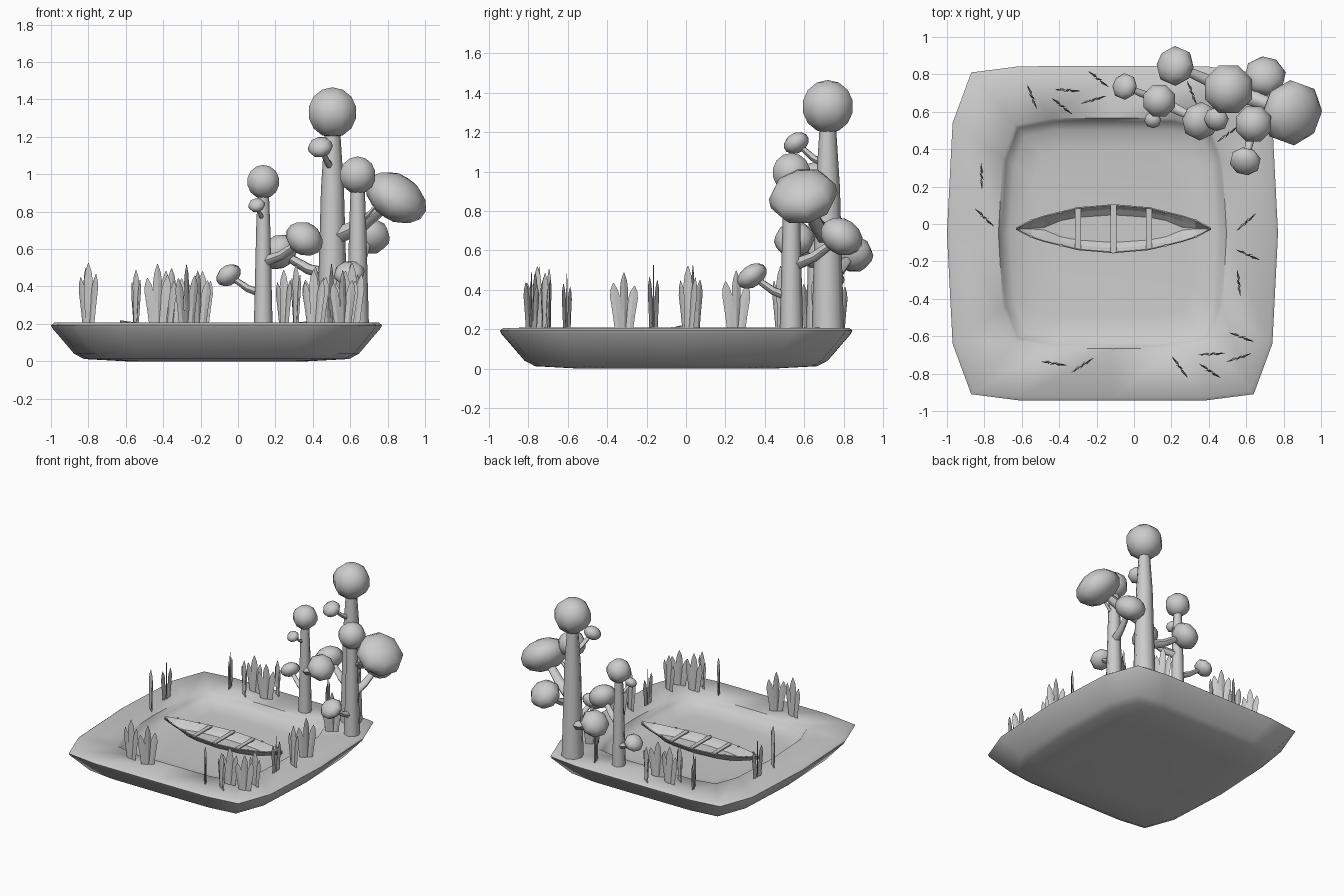
import bpy, bmesh, math, random
from mathutils import Vector, Matrix

if "Cube" in bpy.data.objects:
    bpy.data.objects.remove(bpy.data.objects["Cube"])

random.seed(4)
CX, CY = -0.115, -0.05


def finish(bm, name, smooth=None):
    bmesh.ops.recalc_face_normals(bm, faces=bm.faces)
    me = bpy.data.meshes.new(name)
    bm.to_mesh(me)
    bm.free()
    ob = bpy.data.objects.new(name, me)
    bpy.context.collection.objects.link(ob)
    if smooth:
        bpy.ops.object.select_all(action='DESELECT')
        ob.select_set(True)
        bpy.context.view_layer.objects.active = ob
        bpy.ops.object.shade_smooth_by_angle(angle=math.radians(smooth))
    return ob


def loft(bm, rings, closed=True):
    rows = [[bm.verts.new(p) for p in r] for r in rings]
    n = len(rows[0])
    for a, b in zip(rows, rows[1:]):
        for i in range(n if closed else n - 1):
            j = (i + 1) % n
            bm.faces.new((a[i], a[j], b[j], b[i]))
    return rows


# Island: rounded-square rings lofted from underside, over the rim, into the pool
def outline(quarter, s, z):
    q = quarter
    half = q + [(-x, y) for x, y in q[-2::-1]]
    pts = half + [(x, -y) for x, y in half[-2:0:-1]]
    return [(CX + x * s, CY + y * s, z) for x, y in pts]


OUTER = [(.885, 0), (.855, .59), (.755, .86), (.5, .893), (0, .895)]
INNER = [(.61, 0), (.587, .4), (.52, .58), (.33, .615), (0, .617)]
bm = bmesh.new()
rows = loft(bm, [outline(OUTER, .55, 0), outline(OUTER, .8, .012), outline(OUTER, .86, .04),
                 outline(OUTER, .99, .175), outline(OUTER, 1, .193), outline(OUTER, .98, .207),
                 outline(INNER, 1, .208), outline(INNER, .97, .175), outline(INNER, .9, .145),
                 outline(INNER, .72, .13)])
bm.faces.new(rows[0])
bm.faces.new(rows[-1])
finish(bm, "island", 60)

# Rowing boat: half-width, floor half-width, gunwale and floor heights per station
BX, BY = -0.11, -0.025
half = [(.52, .003, .003, .218, .195), (.44, .045, .003, .206, .165), (.37, .068, .008, .2, .147),
        (.28, .09, .045, .195, .14), (.19, .112, .062, .192, .137), (0, .128, .075, .19, .135)]
stations = [(-x, *r) for x, *r in half] + [(x, *r) for x, *r in half[-2::-1]]
bm = bmesh.new()
loft(bm, [[(BX + x, BY - w, zg), (BX + x, BY - (w + f) * .53, (zg + zb) / 2), (BX + x, BY - f, zb),
           (BX + x, BY + f, zb), (BX + x, BY + (w + f) * .53, (zg + zb) / 2), (BX + x, BY + w, zg)]
          for x, w, f, zg, zb in stations], closed=False)
hull = finish(bm, "boat_hull")
mod = hull.modifiers.new("thickness", 'SOLIDIFY')
mod.thickness = .007
mod.offset = 0


def box(name, centre, size):
    bm = bmesh.new()
    bmesh.ops.create_cube(bm, size=1, matrix=Matrix.Translation(centre) @ Matrix.Diagonal((*size, 1)))
    return finish(bm, name)


for x, w in ((-.19, .112), (0, .128), (.19, .112)):
    box("boat_seat", (BX + x, BY, .187), (.032, 2 * w, .01))
for x, w, f, zg, zb in stations[1:-1:2]:
    for s in (-1, 1):
        box("gunwale_block", (BX + x, BY + s * w, zg), (.014, .01, .01))


# Trees
def limb(name, points, radii, sides):
    # tapered tube through the points
    pts = [Vector(p) for p in points]
    rings = []
    for i, (p, r) in enumerate(zip(pts, radii)):
        d = pts[min(i + 1, len(pts) - 1)] - pts[max(i - 1, 0)]
        q = d.to_track_quat('Z', 'Y')
        rings.append([p + q @ Vector((r * math.cos(k * math.tau / sides), r * math.sin(k * math.tau / sides), 0))
                      for k in range(sides)])
    bm = bmesh.new()
    rows = loft(bm, rings)
    bm.faces.new(rows[0])
    bm.faces.new(rows[-1])
    return finish(bm, name, 60)


def foliage(c, r, h, axis=(0, 0, 1)):
    q = Vector(axis).to_track_quat('Z', 'Y').to_matrix().to_4x4()
    bm = bmesh.new()
    bmesh.ops.create_uvsphere(bm, u_segments=8, v_segments=7, radius=1,
                              matrix=Matrix.Translation(c) @ q @ Matrix.Diagonal((r, r, h, 1))
                              @ Matrix.Rotation(math.pi / 8, 4, 'Z'))
    finish(bm, "foliage", 70)


# x, y, top of crown, crown radius, trunk radii, branches: (start z, end, radius, height, thickness)
trees = [
    (.505, .72, 1.465, .135, .082, .035, [
        (1.03, (.44, .56, 1.145), .068, .05, .018),
        (.66, (.845, .595, .875), .178, .12, .04),
        (.46, (.22, .845, .585), .108, .085, .03)]),
    (.135, .66, 1.05, .09, .05, .028, [
        (.76, (.1, .555, .835), .046, .034, .012),
        (.53, (.355, .55, .655), .105, .085, .026),
        (.36, (-.05, .735, .46), .072, .052, .02)]),
    (.64, .535, 1.095, .1, .06, .035, [
        (.74, (.76, .535, .86), .045, .032, .012),
        (.52, (.7, .79, .67), .115, .09, .028),
        (.36, (.595, .335, .47), .085, .055, .022)]),
]
for x, y, top, r, r1, r2, branches in trees:
    limb("trunk", [(x, y, .19), (x, y, .19 + .55 * (top - r)), (x, y, top - r)], (r1, r1 * .75, r2), 8)
    foliage((x, y, top - r), r * 1.04, r)
    for z, end, fr, fh, t in branches:
        start, e = Vector((x, y, z)), Vector(end)
        axis = (e - start).normalized() + Vector((0, 0, .7))
        mid = start.lerp(e, .45) - Vector((0, 0, .07 * (e - start).length))
        limb("branch", [start, mid, e], (t * 1.3, t, t * .7), 6)
        foliage(end, fr, fh, axis)


# Reed clumps: three pointed, slightly thickened blades that fan out
def blade(bm, x0, lean, h, y, turn):
    prof = [(0, .019), (.35, .021), (.7, .025), (.86, .018), (1, .002)]
    rings = []
    for t, w in prof:
        m, th = x0 + lean * t, .006 * (1 - .7 * t)
        local = [(-w, 0), (0, -th), (w, 0), (0, th)]
        c, s = math.cos(turn), math.sin(turn)
        rings.append([(m + a * c - b * s, y + a * s + b * c, h * t) for a, b in local])
    rows = loft(bm, rings)
    bm.faces.new(rows[0])
    bm.faces.new(rows[-1])


bm = bmesh.new()
blade(bm, 0, .0, .3, 0, .3)
blade(bm, -.027, -.027, .23, .006, -.2)
blade(bm, .027, .027, .245, -.006, -.2)
clump = finish(bm, "reeds")
spots = [(-.545, .68, -60), (-.385, .63, -30), (-.355, .715, 5), (-.215, .665, 25), (-.19, .775, -30),
         (-.815, .255, -80), (-.8, .035, -35), (-.43, -.745, 0), (-.275, -.755, 42), (.245, -.765, -45),
         (.415, -.695, 12), (.405, -.785, -25), (.56, -.715, 27), (.575, -.605, -12), (.56, -.315, -75),
         (.61, -.165, -15), (.6, .01, 50), (.5, .48, 45), (.31, .7, -60)]
for i, (x, y, a) in enumerate(spots):
    ob = clump
    if i:
        ob = bpy.data.objects.new("reeds", clump.data)
        bpy.context.collection.objects.link(ob)
    ob.location = (x, y, .2)
    ob.rotation_euler.z = math.radians(a)
    ob.scale.z = random.uniform(.92, 1.1)
